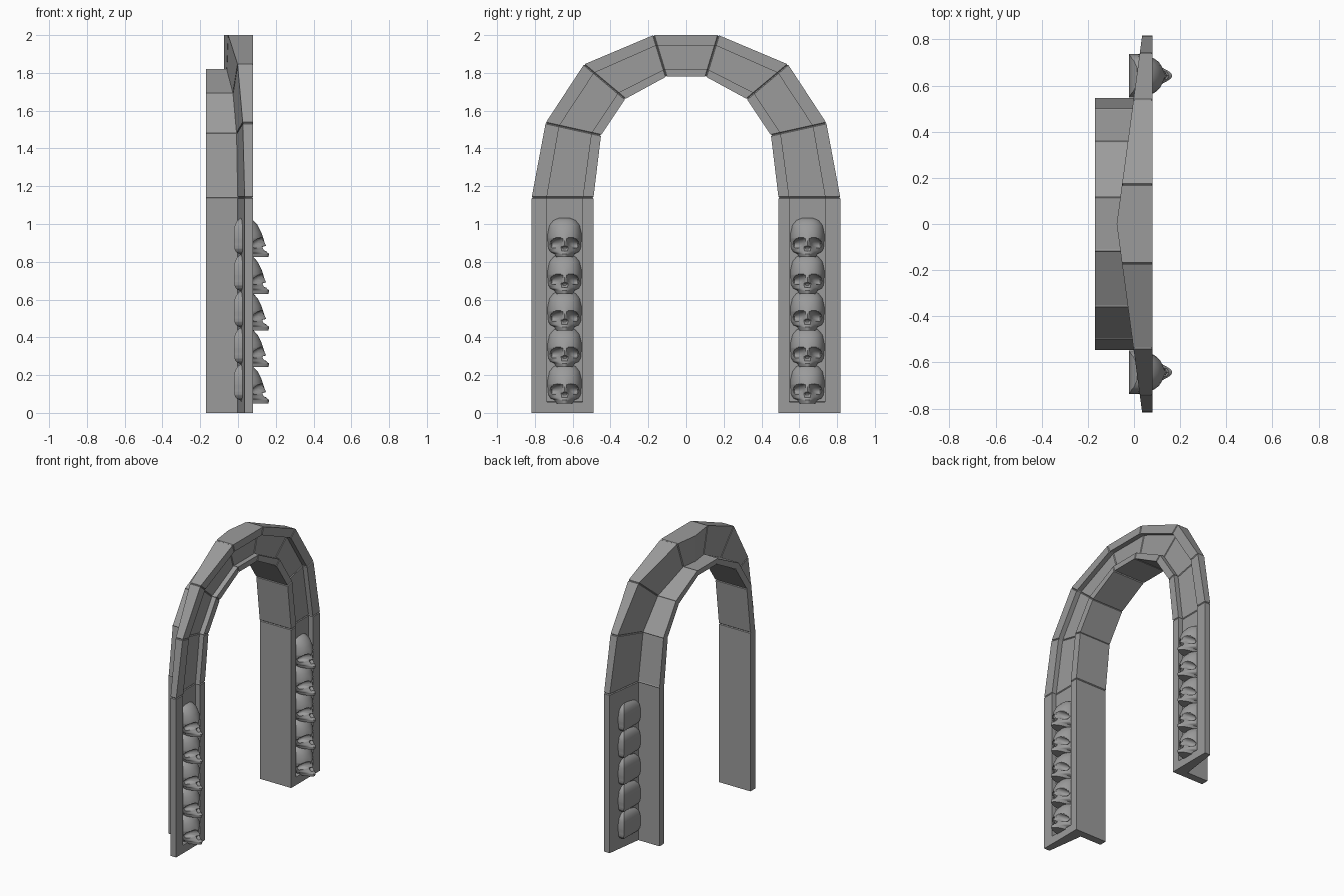
import bpy, bmesh, math
from mathutils import Vector

if "Cube" in bpy.data.objects:
    bpy.data.objects.remove(bpy.data.objects["Cube"])

FRONT, REAR, FLOOR = 0.08, -0.17, 0.045
stone = bpy.data.materials.new("dark_stone")
stone.diffuse_color = (.33, .33, .33, 1)
stone.use_nodes = True
stone.node_tree.nodes["Principled BSDF"].inputs["Base Color"].default_value = stone.diffuse_color


def make_object(name, bm):
    bmesh.ops.recalc_face_normals(bm, faces=bm.faces)
    me = bpy.data.meshes.new(name)
    bm.to_mesh(me)
    bm.free()
    me.materials.append(stone)
    ob = bpy.data.objects.new(name, me)
    bpy.context.collection.objects.link(ob)
    return ob


def mirror_y(ob):
    m = ob.modifiers.new("mirror", 'MIRROR')
    m.use_axis = (False, True, False)
    m.merge_threshold = 0.0005


# ---- arch: one half lofted along inner / outer outlines (y, z) ----
inner = [Vector(p) for p in [(.49, 0), (.49, 1.14), (.45, 1.47), (.322, 1.662), (.105, 1.78), (0, 1.78)]]
outer = [Vector(p) for p in [(.817, 0), (.817, 1.14), (.743, 1.535), (.54, 1.845), (.172, 2.0), (0, 2.0)]]


def section(a, b, floor=FLOOR, groove=0.0):
    d = (b - a).normalized() * groove
    a, b = a + d, b - d
    front, floor = FRONT - groove, floor - groove
    pts = []
    for t, x in [(0, REAR), (.165, REAR), (.165, None), (1, None), (1, front), (.755, front),
                 (.755, floor), (.175, floor), (.175, front), (0, front)]:
        p = a.lerp(b, t)
        if x is None:                  # sloped rear plane of the outer band
            x = -0.075 + 0.135 * p.x + groove
        pts.append((x, p.x, p.y))
    return pts


def toward(pts, i, j, dist):
    return pts[i] + (pts[j] - pts[i]).normalized() * dist


sections = [section(inner[0], outer[0], FRONT)]
for z, fl in [(.058, FRONT), (.06, FLOOR)]:
    up = Vector((0, z))
    sections.append(section(inner[0] + up, outer[0] + up, fl))
for i in range(1, 5):                  # thin groove at each stone joint
    sections.append(section(toward(inner, i, i - 1, .005), toward(outer, i, i - 1, .005)))
    sections.append(section(inner[i], outer[i], FLOOR, .005))
    sections.append(section(toward(inner, i, i + 1, .005), toward(outer, i, i + 1, .005)))
sections.append(section(inner[5], outer[5]))

bm = bmesh.new()
rings = [[bm.verts.new(p) for p in s] for s in sections]
n = len(rings[0])
for r0, r1 in zip(rings, rings[1:]):
    for k in range(n):
        bm.faces.new((r0[k], r0[(k + 1) % n], r1[(k + 1) % n], r1[k]))
bm.faces.new(rings[0])
bmesh.ops.remove_doubles(bm, verts=bm.verts, dist=1e-5)
bmesh.ops.dissolve_degenerate(bm, edges=bm.edges, dist=1e-5)
mirror_y(make_object("stone_arch", bm))

# ---- skull: rows of (height, half width, face depth, muzzle bulge) ----
ROWS = [(0, .044, .105, .056), (.018, .054, .105, .060), (.028, .080, .102, .050),
        (.045, .092, .108, .034), (.062, .094, .112, .036), (.075, .094, .118, .024),
        (.10, .095, .130, .004), (.13, .094, .124, 0), (.17, .086, .104, 0),
        (.195, .066, .080, 0), (.208, .036, .055, 0)]
H = ROWS[-1][0]


def row_at(z):
    for a, b in zip(ROWS, ROWS[1:]):
        if z <= b[0] + 1e-9:
            t = (z - a[0]) / (b[0] - a[0])
            return [u + (v - u) * t for u, v in zip(a, b)]
    return ROWS[-1]


def skull(name, cy, z0):
    bm = bmesh.new()
    cols = 36
    zs = sorted({.004 * k for k in range(28)} | {.018, .062, .075, .13, .15, .17, .185, .195, H})
    grid = []
    for z in zs:
        _, w, f, m = row_at(z)
        xb = -.022 + .035 * (2 * z / H - 1) ** 4
        spread = .045 if z < .03 else max(.016, .045 - (z - .03) * .9)
        line = []
        for k in range(cols + 1):
            a = -math.pi / 2 + math.pi * k / cols
            s, c = math.sin(a), max(math.cos(a), 0)
            y = w * math.copysign(abs(s) ** .95, s)
            x = xb + (f - xb) * c ** .72 + m * math.exp(-(y / spread) ** 2)
            # eye sockets and nose hole
            eye = ((abs(y) - .043) / .031) ** 2 + ((z - .076 + .25 * (abs(y) - .043)) / .026) ** 2
            nose = (y / .015) ** 2 + ((z - .046) / .014) ** 2
            if eye < 1:
                x -= .032 * (1 - eye) ** .5
            elif nose < 1:
                x -= .022 * (1 - nose) ** .5
            line.append(bm.verts.new((x, cy + y, z0 + z)))
        grid.append(line)
    for r0, r1 in zip(grid, grid[1:]):
        for k in range(cols):
            bm.faces.new((r0[k], r0[k + 1], r1[k + 1], r1[k]))
        bm.faces.new((r0[-1], r0[0], r1[0], r1[-1]))      # flat back
    bm.faces.new(grid[0])
    bm.faces.new(grid[-1])
    ob = make_object(name, bm)
    mirror_y(ob)
    bpy.ops.object.select_all(action='DESELECT')
    ob.select_set(True)
    bpy.context.view_layer.objects.active = ob
    bpy.ops.object.shade_smooth_by_angle(angle=math.radians(40))


# ---- five skulls stacked in each post panel ----
for i in range(5):
    skull(f"skull_pair_{i + 1}", .643, .05 + .1935 * i)
